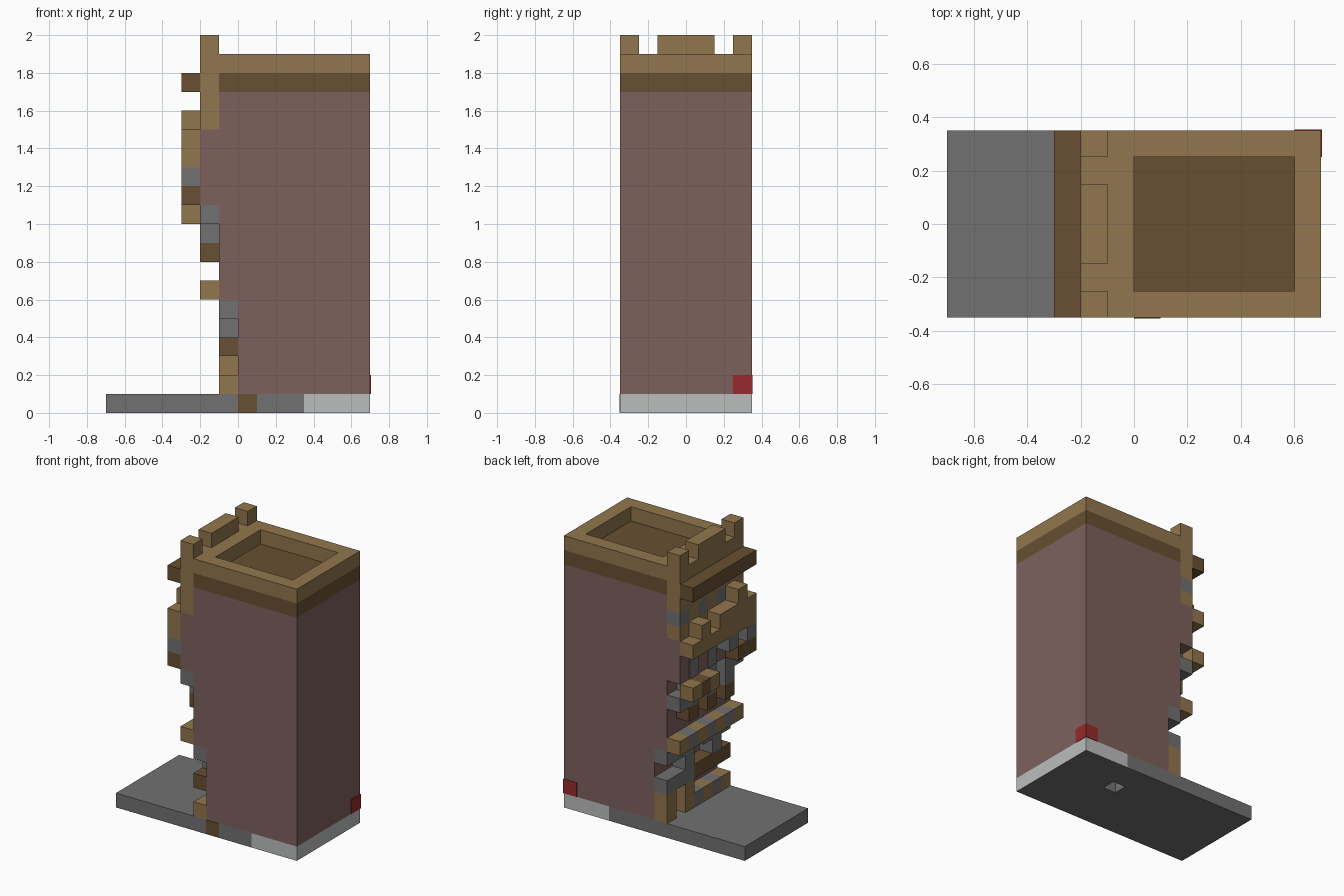
import bpy, bmesh
from mathutils import Matrix

old = bpy.data.objects.get("Cube")
if old:
    bpy.data.objects.remove(old, do_unlink=True)

U = 0.1          # block size
HALF = 0.35      # half of the tower width


def material(name, rgb):
    m = bpy.data.materials.new(name)
    m.use_nodes = True
    m.diffuse_color = (*rgb, 1)
    m.node_tree.nodes["Principled BSDF"].inputs["Base Color"].default_value = (*rgb, 1)
    return m


MATS = {
    "M": material("mauve plaster", (0.205, 0.120, 0.108)),
    "T": material("tan timber", (0.283, 0.181, 0.075)),
    "B": material("brown timber", (0.138, 0.080, 0.032)),
    "G": material("grey stone", (0.168, 0.166, 0.168)),
    "L": material("pale stone", (0.50, 0.51, 0.505)),
    "R": material("red block", (0.305, 0.023, 0.026)),
}
KEYS = list(MATS)


def add_box(bm, lo, hi, key):
    size = [b - a for a, b in zip(lo, hi)]
    mid = [(a + b) / 2 for a, b in zip(lo, hi)]
    mat = Matrix.Translation(mid) @ Matrix.Diagonal((*size, 1))
    verts = bmesh.ops.create_cube(bm, size=1, matrix=mat)["verts"]
    for f in {f for v in verts for f in v.link_faces}:
        f.material_index = KEYS.index(key)


def finish(name, bm):
    mesh = bpy.data.meshes.new(name)
    for m in MATS.values():
        mesh.materials.append(m)
    bm.normal_update()
    bm.to_mesh(mesh)
    bm.free()
    obj = bpy.data.objects.new(name, mesh)
    bpy.context.collection.objects.link(obj)
    return obj


def boxes(name, *items):
    bm = bmesh.new()
    for lo, hi, key in items:
        add_box(bm, lo, hi, key)
    return finish(name, bm)


def facade(name, front, top, rows):
    """Rows run downwards; letters run from the back to the front of the tower."""
    bm = bmesh.new()
    for r, row in enumerate(rows):
        z = (top - r) * U
        j = 0
        while j < len(row):
            end = j
            while end < len(row) and row[end] == row[j]:
                end += 1
            if row[j] != ".":
                add_box(bm, (front, HALF - end * U, z),
                        (front + U, HALF - j * U, z + U), row[j])
            j = end
    return finish(name, bm)


# Base slab with a small square hole underneath
HX, HY, PALE = 0.2, 0.05, 0.35
base = boxes(
    "base_slab",
    ((-0.7, -HALF, 0), (HX, HALF, U), "G"),
    ((HX, -HALF, 0), (HX + U, HY, U), "G"),
    ((HX, HY + U, 0), (HX + U, HALF, U), "G"),
    ((HX + U, -HALF, 0), (PALE, HALF, U), "G"),
    ((PALE, -HALF, 0), (0.7, HALF, U), "L"),
)
for p in base.data.polygons:
    if p.normal.z < -0.5:
        p.material_index = KEYS.index("G")
boxes("sill_block", ((0, -HALF - 0.003, 0.002), (U, -0.3, U), "B"))
boxes("hole_ceiling", ((HX, HY, 0.095), (HX + U, HY + U, U), "L"))

# Tower body, stepping outwards towards the street side
profile = [(0.7, 0.1), (0.7, 1.7), (-0.1, 1.7), (-0.1, 1.4), (-0.2, 1.4),
           (-0.2, 1.1), (-0.1, 1.1), (-0.1, 0.6), (0, 0.6), (0, 0.1)]
bm = bmesh.new()
side = bm.faces.new([bm.verts.new((x, -HALF, z)) for x, z in profile])
ext = bmesh.ops.extrude_face_region(bm, geom=[side])["geom"]
bmesh.ops.translate(bm, vec=(0, 2 * HALF, 0),
                    verts=[v for v in ext if isinstance(v, bmesh.types.BMVert)])
bmesh.ops.recalc_face_normals(bm, faces=bm.faces)
finish("tower_walls", bm)
boxes("corner_block", ((0.6, 0.25, 0.1), (0.703, HALF + 0.003, 0.2), "R"))

# Roof: brown band, tan rim around a shallow brown deck
boxes("roof_band", ((-0.1, -HALF, 1.7), (0.7, HALF, 1.8), "B"))
boxes(
    "roof_rim",
    ((-0.1, -HALF, 1.8), (0, HALF, 1.9), "T"),
    ((0.6, -HALF, 1.8), (0.7, HALF, 1.9), "T"),
    ((0, -HALF, 1.8), (0.6, -0.25, 1.9), "T"),
    ((0, 0.25, 1.8), (0.6, HALF, 1.9), "T"),
)

# Timber and stone facade, one storey at a time
facade("battlements", -0.2, 19, [
    "T.TTT.T",
    "TTTTTTT",
    "TTTTTTT",
    "TTTTTTT",
    "GTGTGTT",
    "TTTTTTM",
])
facade("upper_timbers", -0.3, 17, [
    "BBBBBBB",
    ".......",
    ".....T.",
    ".T.TTTT",
    "TTTTTTT",
    "....G.G",
    ".....BB",
    "TBT....",
])
facade("middle_timbers", -0.2, 10, [
    ".G.G.GG",
    "GG.G.G.",
    ".B.B.B.",
    ".......",
    "TGTGTGT",
])
facade("lower_timbers", -0.1, 5, [
    "GGG.GGG",
    "..G..G.",
    "GGGBBBB",
    "T.T....",
    "T.TGTGT",
])

# Thin stone panels on the upper wall
for j in (1, 3):
    y = HALF - j * U
    boxes("stone_panel", ((-0.205, y - U, 1.1), (-0.2, y, 1.3), "G"))
